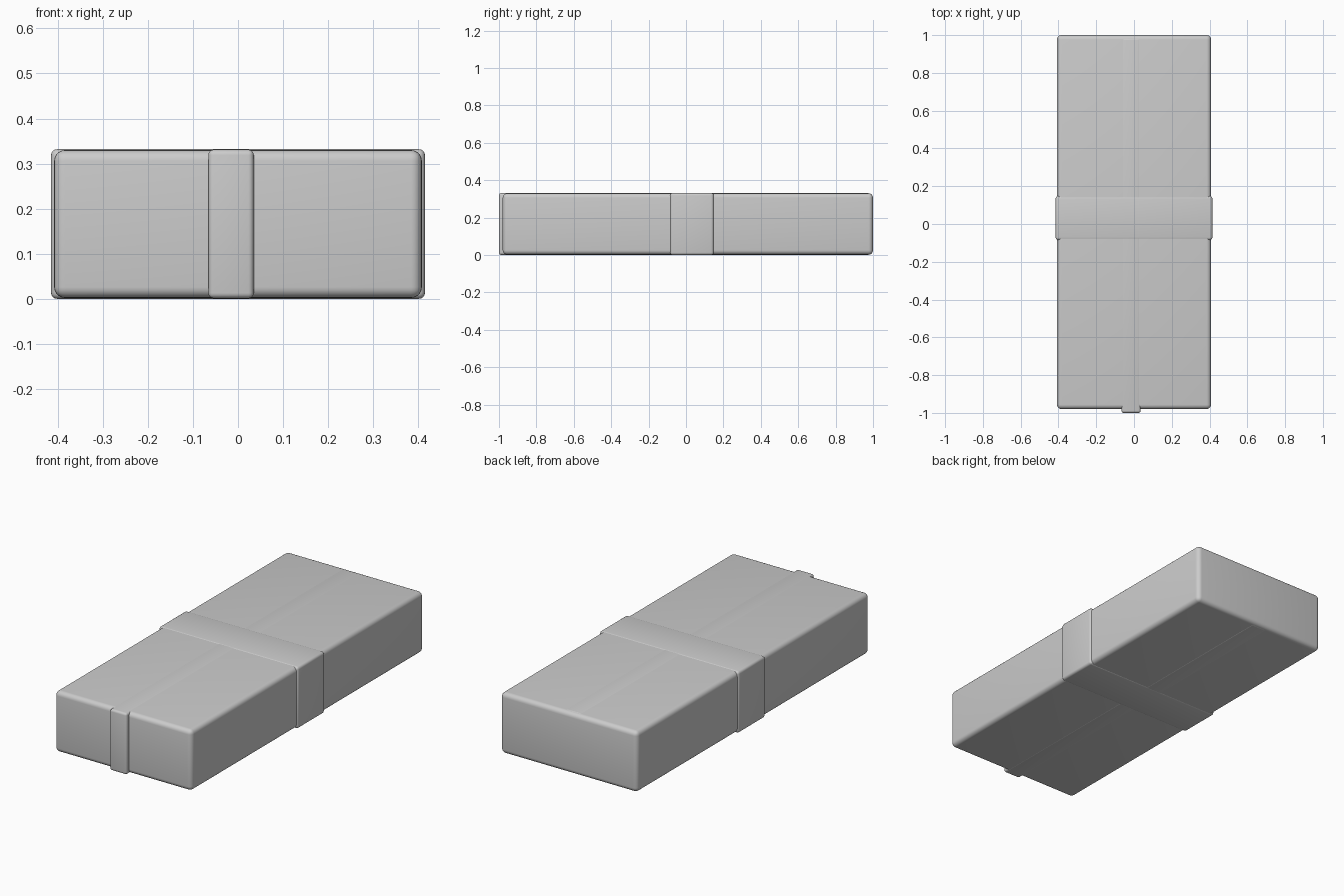
import bpy

if "Cube" in bpy.data.objects:
    bpy.data.objects.remove(bpy.data.objects["Cube"])

def rounded_box(name, lo, hi, radius, segments=4):
    """Box between two corners with rounded, smoothly shaded edges."""
    centre = [(a + b) / 2 for a, b in zip(lo, hi)]
    bpy.ops.mesh.primitive_cube_add(size=1, location=centre)
    ob = bpy.context.object
    ob.name = name
    ob.scale = [b - a for a, b in zip(lo, hi)]
    bpy.ops.object.transform_apply(location=False, rotation=False, scale=True)
    mod = ob.modifiers.new("rounding", 'BEVEL')
    mod.width = radius
    mod.segments = segments
    bpy.ops.object.modifier_apply(modifier=mod.name)
    bpy.ops.object.shade_smooth_by_angle(angle=0.7)
    return ob

# Main block
rounded_box("parcel_body", (-0.408, -0.98, 0.003), (0.408, 1.0, 0.331), 0.024, 5)

# Band wrapped across the middle, standing slightly proud of the sides
rounded_box("cross_band", (-0.415, -0.085, 0.001), (0.415, 0.148, 0.333), 0.014)

# Lengthwise band, raised at the front and nearly flush on top and bottom
rounded_box("long_band", (-0.066, -1.0, 0.002), (0.035, 0.985, 0.332), 0.012)

# Stand on the ground
for ob in bpy.context.scene.objects:
    ob.location.z -= 0.001
